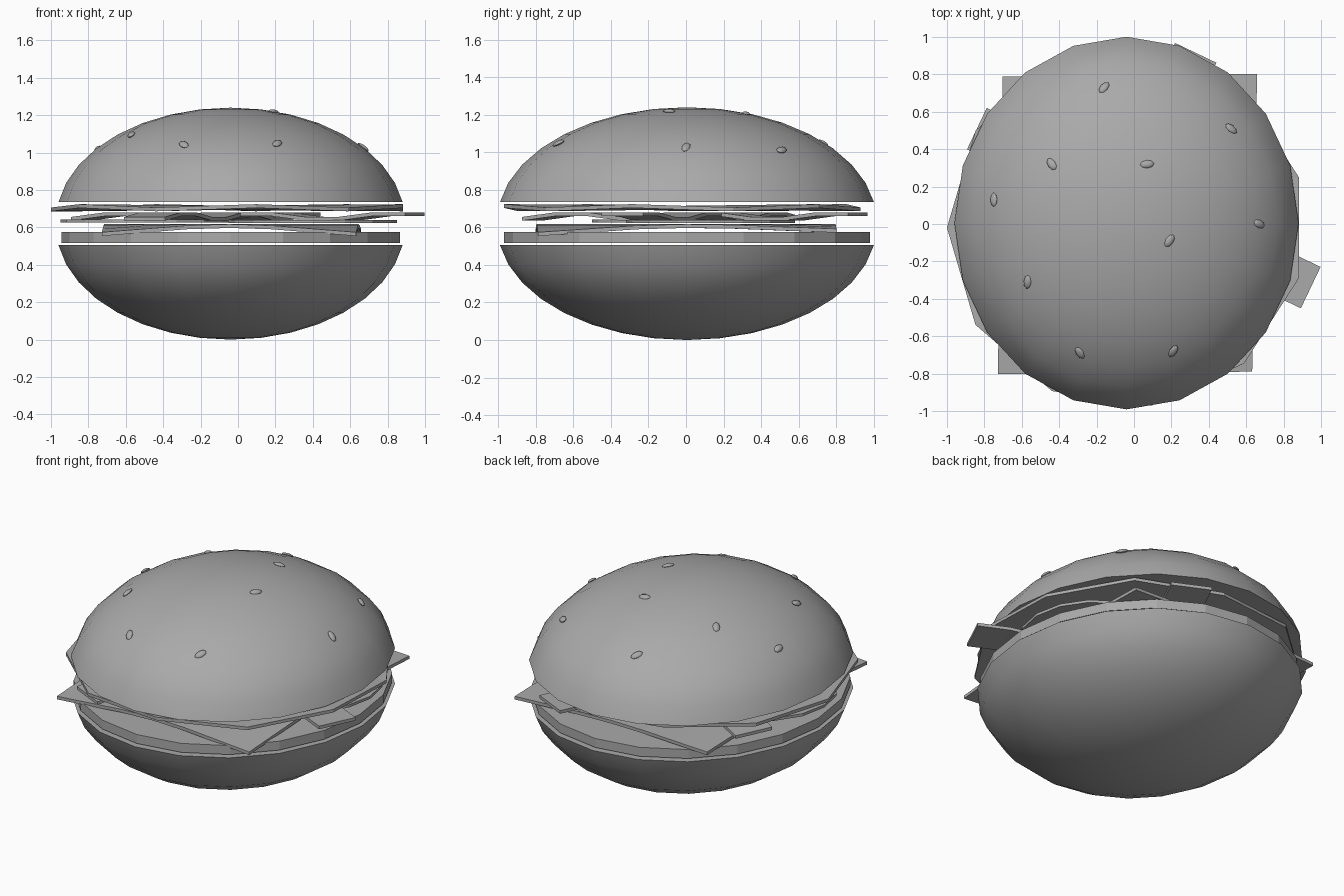
import bpy, bmesh, math, random
from mathutils import Vector

if "Cube" in bpy.data.objects:
    bpy.data.objects.remove(bpy.data.objects["Cube"])
random.seed(4)

grey = bpy.data.materials.new("plain_grey")
grey.use_nodes = True
GREY = (0.4, 0.4, 0.4, 1)
grey.diffuse_color = GREY
grey.node_tree.nodes["Principled BSDF"].inputs["Base Color"].default_value = GREY

CX, CY = -0.04, 0.005            # centre of the buns
RX, RY, RZ = 0.933, 1.01, 0.605  # full ellipsoid the buns are cut from
CUT = 0.1                        # height of the cut above the ellipsoid centre


def finish(name, bm, smooth=False):
    bmesh.ops.recalc_face_normals(bm, faces=bm.faces[:])
    mesh = bpy.data.meshes.new(name)
    bm.to_mesh(mesh)
    bm.free()
    mesh.materials.append(grey)
    obj = bpy.data.objects.new(name, mesh)
    bpy.context.collection.objects.link(obj)
    if smooth:
        bpy.ops.object.select_all(action="DESELECT")
        obj.select_set(True)
        bpy.context.view_layer.objects.active = obj
        bpy.ops.object.shade_smooth_by_angle(angle=math.radians(40))
    return obj


def thicken(bm, depth):
    """Extrude an open sheet straight down into a closed slab."""
    geom = bmesh.ops.extrude_face_region(bm, geom=bm.faces[:], use_keep_orig=True)["geom"]
    for v in geom:
        if isinstance(v, bmesh.types.BMVert):
            v.co.z -= depth


def bun(name, base, sign):
    """Half an ellipsoid with a flat cut face, domed up or down."""
    bm = bmesh.new()
    sides, rings = 20, 8
    start = math.asin(CUT / RZ)
    loops = []
    for i in range(rings):
        lat = start + (math.pi / 2 - start) * i / rings
        z = base + sign * (RZ * math.sin(lat) - CUT)
        turn = [math.tau * k / sides for k in range(sides)]
        loops.append([bm.verts.new((CX + RX * math.cos(lat) * math.cos(a),
                                    CY + RY * math.cos(lat) * math.sin(a), z)) for a in turn])
    pole = bm.verts.new((CX, CY, base + sign * (RZ - CUT)))
    bm.faces.new(loops[0])
    for k in range(sides):
        n = (k + 1) % sides
        for low, high in zip(loops, loops[1:]):
            bm.faces.new((low[k], low[n], high[n], high[k]))
        bm.faces.new((loops[-1][k], loops[-1][n], pole))
    return finish(name, bm, True)


def disc(name, x, y, top, rx, ry, depth, sides, start=0, wave=0):
    """Flat slice; wave raises and lowers alternate rim points."""
    bm = bmesh.new()
    rim = []
    for k in range(sides):
        a = start + math.tau * k / sides
        z = top + (wave if k % 2 else -wave)
        rim.append(bm.verts.new((x + rx * math.cos(a), y + ry * math.sin(a), z)))
    if wave:
        hub = bm.verts.new((x, y, top))
        for k in range(sides):
            bm.faces.new((hub, rim[k], rim[(k + 1) % sides]))
    else:
        bm.faces.new(rim)
    thicken(bm, depth)
    return finish(name, bm)


def bacon(name, start, end, width, height, steps=10):
    """Wavy strip running from start to end."""
    bm = bmesh.new()
    a, b = Vector(start), Vector(end)
    side = (b - a).normalized().orthogonal() * width / 2
    rows = []
    for i in range(steps + 1):
        p = a.lerp(b, i / steps)
        z = height + 0.017 * math.sin(i * math.tau / 4 + 0.8)
        rows.append([bm.verts.new((*(p + s * side), z)) for s in (-1, 1)])
    for r, q in zip(rows, rows[1:]):
        bm.faces.new((r[0], r[1], q[1], q[0]))
    thicken(bm, 0.02)
    return finish(name, bm)


# Buns and patty
bun("bottom_bun", 0.505, -1)
bun("top_bun", 0.735, 1)
disc("patty", CX, CY, 0.575, 0.905, 0.975, 0.058, 20)

# Square cheese slice with drooping corners
bm = bmesh.new()
bmesh.ops.create_grid(bm, x_segments=6, y_segments=6, size=0.68)
for v in bm.verts:
    reach = (abs(v.co.x) + abs(v.co.y)) / 0.68
    droop = 0.043 if v.co.y < 0 else 0.025
    v.co.z = 0.617 - droop * max(0, reach - 1.2) / 0.8
    v.co.x += 0.013 * v.co.y / 0.68 - 0.035
    v.co.y = v.co.y * 1.17 + 0.01 * v.co.x
thicken(bm, 0.02)
finish("cheese_slice", bm)

# Tomato slices, bacon and lettuce
disc("tomato_left", 0.4, 0.13, 0.64, 0.45, 0.45, 0.017, 16)
disc("tomato_right", -0.5, -0.05, 0.642, 0.45, 0.45, 0.017, 16)
bacon("bacon_front", (0.945, -0.34), (-0.84, 0.51), 0.245, 0.668)
bacon("bacon_back", (0.33, 0.915), (-0.5, -0.82), 0.245, 0.668)
disc("lettuce", CX, -0.02, 0.715, 0.96, 0.96, 0.02, 11, math.pi, 0.009)

# Sesame seeds lying on the top bun
spots = [(-.16, .73), (.52, .51), (-.44, .32), (.07, .32), (-.75, .13),
         (.67, 0), (.19, -.09), (-.57, -.31), (-.29, -.69), (.21, -.68)]
for i, (x, y) in enumerate(spots):
    u, w = (x - CX) / RX, (y - CY) / RY
    h = RZ * math.sqrt(1 - u * u - w * w)
    normal = Vector((u / RX, w / RY, h / RZ ** 2)).normalized()
    bm = bmesh.new()
    bmesh.ops.create_uvsphere(bm, u_segments=8, v_segments=6, radius=1)
    spin = random.uniform(0, math.pi)
    turn = normal.to_track_quat("Z", "Y").to_matrix()
    for v in bm.verts:
        p = Vector((v.co.x * 0.038, v.co.y * 0.022, v.co.z * 0.012))
        c, s = math.cos(spin), math.sin(spin)
        p = Vector((p.x * c - p.y * s, p.x * s + p.y * c, p.z))
        v.co = turn @ p + Vector((x, y, 0.735 + h - CUT))
    finish(f"sesame_seed_{i + 1}", bm, True)
